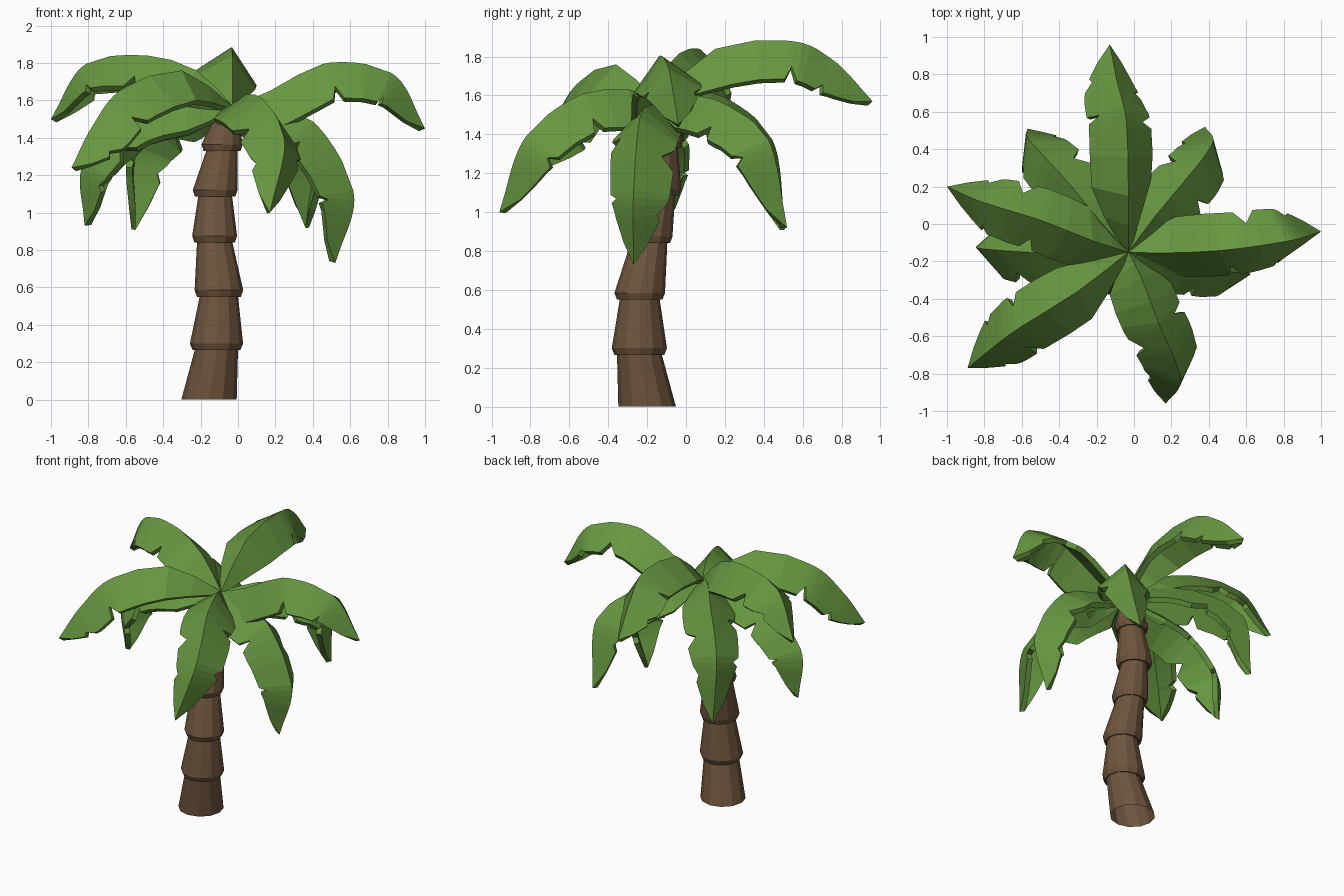
import bpy, bmesh, math
from mathutils import Vector, Matrix

if "Cube" in bpy.data.objects:
    bpy.data.objects.remove(bpy.data.objects["Cube"])


def material(name, color):
    m = bpy.data.materials.new(name)
    m.diffuse_color = (*color, 1)
    m.use_nodes = True
    m.node_tree.nodes["Principled BSDF"].inputs["Base Color"].default_value = m.diffuse_color
    return m


BARK = material("bark", (0.155, 0.09, 0.047))
GREEN = material("leaf", (0.135, 0.31, 0.052))


def make_object(name, bm, mat):
    mesh = bpy.data.meshes.new(name)
    bm.to_mesh(mesh)
    bm.free()
    mesh.materials.append(mat)
    ob = bpy.data.objects.new(name, mesh)
    bpy.context.collection.objects.link(ob)
    return ob


def curve_point(pts, t):
    """Point on a smooth curve through pts, t in 0..1."""
    n = len(pts) - 1
    i = min(int(t * n), n - 1)
    u = t * n - i
    b, c = pts[i], pts[i + 1]
    a = pts[i - 1] if i else b * 2 - c
    d = pts[i + 2] if i + 2 <= n else c * 2 - b
    return 0.5 * (2 * b + (c - a) * u + (2 * a - 5 * b + 4 * c - d) * u * u
                  + (3 * b - a - 3 * c + d) * u ** 3)


# Trunk: stacked flared segments along a bent path (x, y, z, neck radius, lip radius)
JOINTS = [
    (-0.115, -0.24, 0.27, 0.115, 0.142),
    (-0.102, -0.238, 0.555, 0.102, 0.13),
    (-0.125, -0.19, 0.845, 0.094, 0.12),
    (-0.122, -0.145, 1.09, 0.09, 0.12),
    (-0.085, -0.125, 1.335, 0.083, 0.11),
]
SIDES = 12
rings = [(-0.155, -0.20, 0.0, 0.148)]
for x, y, z, neck, lip in JOINTS:
    rings += [(x, y, z, neck), (x, y, z - 0.005, lip * 0.9), (x, y, z + 0.03, lip)]
rings.append((-0.06, -0.13, 1.53, 0.055))
bm = bmesh.new()
loops = []
for x, y, z, r in rings:
    loops.append([bm.verts.new((x + r * math.cos(2 * math.pi * k / SIDES),
                                y + r * math.sin(2 * math.pi * k / SIDES), z))
                  for k in range(SIDES)])
for a, b in zip(loops, loops[1:]):
    for k in range(SIDES):
        j = (k + 1) % SIDES
        bm.faces.new((a[k], a[j], b[j], b[k]))
bm.faces.new(loops[-1])  # foot stays open
make_object("trunk", bm, BARK)

# Frond outline: stations along the rib with left and right widths (dips are torn notches)
STATIONS = [
    (0.0, 0.02, 0.02), (0.12, 0.12, 0.115), (0.25, 0.18, 0.175), (0.38, 0.185, 0.185),
    (0.48, 0.18, 0.185), (0.51, 0.12, 0.185), (0.55, 0.18, 0.18), (0.60, 0.18, 0.12),
    (0.64, 0.175, 0.18), (0.74, 0.165, 0.17), (0.77, 0.125, 0.165), (0.80, 0.155, 0.155),
    (0.84, 0.135, 0.115), (0.87, 0.12, 0.125), (0.94, 0.07, 0.07),
]


def frond(name, path, flip=False, roll=0):
    """Roof-shaped blade along a rib; positive roll lowers its right half."""
    pts = [Vector((-0.03, -0.15, 1.57))] + [Vector(p) for p in path]
    bm = bmesh.new()
    rows = []
    for t, wl, wr in STATIONS:
        if flip:
            wl, wr = wr, wl
        p = curve_point(pts, t)
        tan = (curve_point(pts, min(t + 0.06, 1)) - curve_point(pts, max(t - 0.06, 0))).normalized()
        chord = pts[-1] - pts[0]
        side = Vector((-chord.y, chord.x, 0)).normalized()
        side = (side - tan * side.dot(tan)).normalized()
        side = Matrix.Rotation(math.radians(roll), 3, tan) @ side
        up = tan.cross(side)
        rows.append([bm.verts.new(p + side * wl * 0.93 - up * wl * 0.92),
                     bm.verts.new(p),
                     bm.verts.new(p - side * wr * 0.93 - up * wr * 0.92)])
    for a, b in zip(rows, rows[1:]):
        for k in (0, 1):
            bm.faces.new((a[k], a[k + 1], b[k + 1], b[k]))
    tip = bm.verts.new(pts[-1])
    for k in (0, 1):
        bm.faces.new((rows[-1][k], rows[-1][k + 1], tip))
    # Give the blade its thickness on the inner side
    bmesh.ops.recalc_face_normals(bm, faces=bm.faces)
    if sum(f.normal.z for f in bm.faces) < 0:
        bmesh.ops.reverse_faces(bm, faces=bm.faces)
    top = list(bm.faces)
    bm.normal_update()
    border = [e for e in bm.edges if e.is_boundary]
    under = {v: bm.verts.new(v.co - v.normal * 0.035) for v in list(bm.verts)}
    for f in top:
        bm.faces.new([under[v] for v in reversed(f.verts)])
    for e in border:
        a, b = e.verts
        bm.faces.new((a, b, under[b], under[a]))
    bmesh.ops.recalc_face_normals(bm, faces=bm.faces)
    return make_object(name, bm, GREEN)


# Upper fronds: name, roll, rib points
UPPER = [
    ("back", 12, [(-.03, .15, 1.84), (-.04, .54, 1.88), (-.09, .76, 1.78), (-.13, .96, 1.57)]),
    ("right", 10, [(.17, -.155, 1.65), (.48, -.14, 1.8), (.83, -.09, 1.74), (1.0, -.04, 1.45)]),
    ("left", 0, [(-.22, -.09, 1.76), (-.5, .02, 1.84), (-.82, .12, 1.79), (-1.0, .2, 1.5)]),
    ("front_left", 0, [(-.3, -.36, 1.76), (-.62, -.56, 1.66), (-.78, -.68, 1.46), (-.89, -.77, 1.24)]),
    ("front", -10, [(.04, -.29, 1.63), (.14, -.55, 1.6), (.25, -.83, 1.38), (.17, -.96, 1.0)]),
]
# Lower, drooping fronds
LOWER = [
    ("right", 0, [(.17, -.19, 1.56), (.42, -.24, 1.47), (.62, -.27, 1.1), (.52, -.27, .73)]),
    ("back_right", 0, [(.12, .05, 1.6), (.27, .23, 1.54), (.42, .43, 1.36), (.38, .52, .92)]),
    ("back_left", 0, [(-.17, .0, 1.63), (-.35, .22, 1.58), (-.56, .45, 1.36), (-.57, .51, .91)]),
    ("left", 0, [(-.28, -.16, 1.6), (-.58, -.15, 1.52), (-.83, -.13, 1.26), (-.82, -.11, .93)]),
]
for prefix, group in (("upper_frond_", UPPER), ("lower_frond_", LOWER)):
    for i, (name, roll, path) in enumerate(group):
        frond(prefix + name, path, flip=i in (0, 1, 3), roll=roll)
